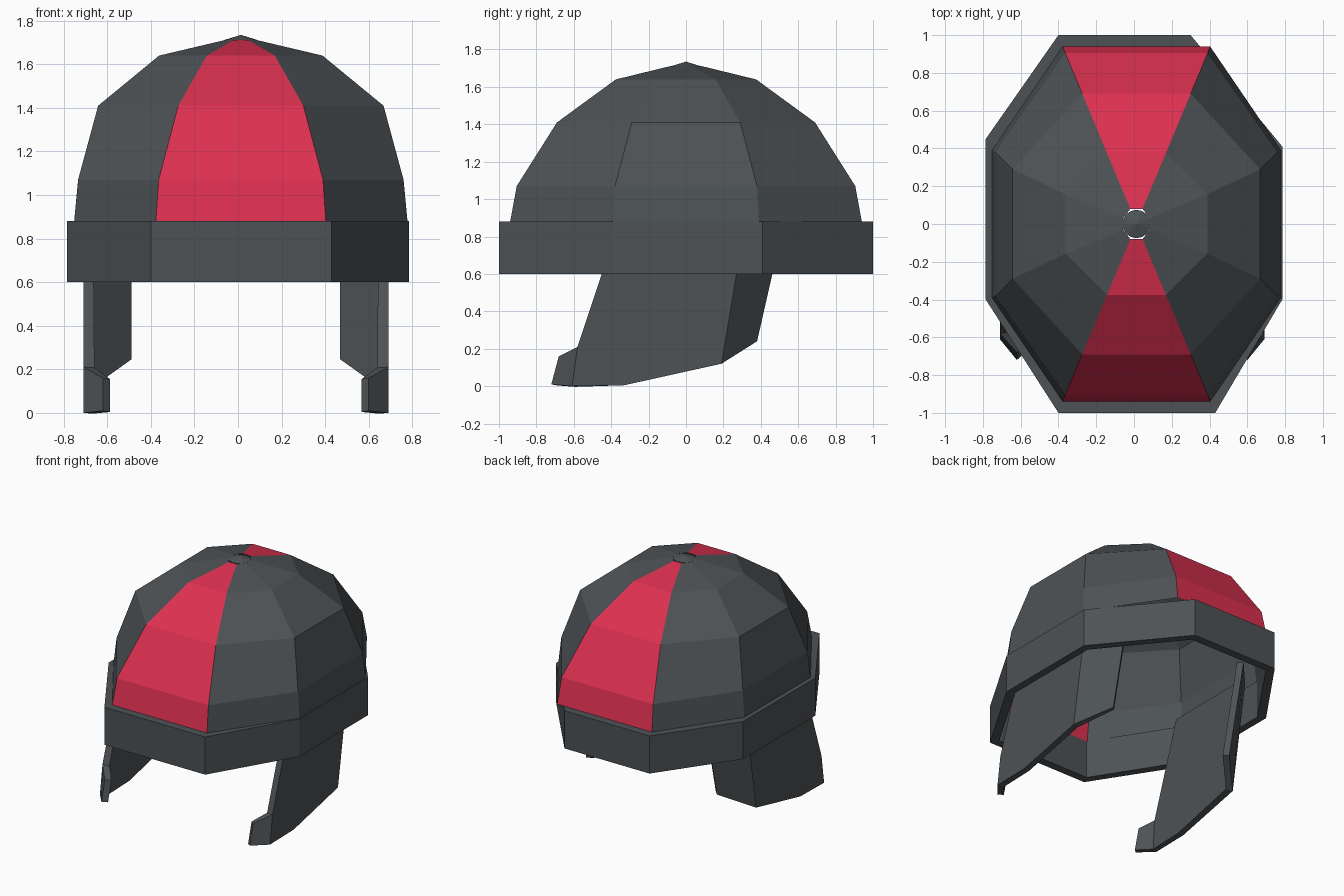
import bpy, bmesh, math

if "Cube" in bpy.data.objects:
    bpy.data.objects.remove(bpy.data.objects["Cube"])


def material(name, rgb):
    m = bpy.data.materials.new(name)
    m.diffuse_color = (*rgb, 1)
    m.use_nodes = True
    m.node_tree.nodes["Principled BSDF"].inputs["Base Color"].default_value = m.diffuse_color
    return m


GREY = material("dark_grey", (0.075, 0.085, 0.092))
RED = material("red", (0.72, 0.03, 0.08))


def make(name, verts, faces, mat, fix_normals=True):
    me = bpy.data.meshes.new(name)
    me.from_pydata(verts, [], faces)
    bm = bmesh.new()
    bm.from_mesh(me)
    # drop points not used by this part
    bmesh.ops.delete(bm, geom=[v for v in bm.verts if not v.link_faces], context='VERTS')
    if fix_normals:
        bmesh.ops.recalc_face_normals(bm, faces=bm.faces[:])
    bm.to_mesh(me)
    bm.free()
    me.materials.append(mat)
    ob = bpy.data.objects.new(name, me)
    bpy.context.collection.objects.link(ob)
    return ob


# Dome: stacked octagon rings (z, half width, half depth, front half, side half)
CX = 0.013
levels = [(0.88, 0.765, 0.94, 0.39, 0.39),
          (1.07, 0.747, 0.905, 0.377, 0.38),
          (1.41, 0.655, 0.69, 0.287, 0.29),
          (1.64, 0.375, 0.375, 0.156, 0.157),
          (1.712, 0.07, 0.08, 0.032, 0.032)]
verts = []
for z, hx, hy, fx, sy in levels:
    ring = [(-fx, -hy), (fx, -hy), (hx, -sy), (hx, sy),
            (fx, hy), (-fx, hy), (-hx, sy), (-hx, -sy)]
    verts += [(x + CX, y, z) for x, y in ring]


def strip(i):
    j = (i + 1) % 8
    return [(8 * k + i, 8 * k + j, 8 * k + 8 + j, 8 * k + 8 + i) for k in range(4)]


grey_faces = [f for i in (1, 2, 3, 5, 6, 7) for f in strip(i)]
make("dome_shell", verts, grey_faces, GREY, False)
make("front_panel", verts, strip(0), RED, False)
make("back_panel", verts, strip(4), RED, False)

# Top button
n = 16
button = [(CX + 0.075 * math.cos(2 * math.pi * i / n),
           0.075 * math.sin(2 * math.pi * i / n), z)
          for z in (1.70, 1.712) for i in range(n)] + [(CX, 0, 1.735)]
bf = [tuple(range(n))]
for i in range(n):
    j = (i + 1) % n
    bf += [(i, j, n + j, n + i), (n + i, n + j, 2 * n)]
make("top_button", button, bf, GREY)

# Rim band: slightly uneven octagon with thickness
outer = [(-0.4, -1), (0.43, -1), (0.785, -0.4), (0.785, 0.41),
         (0.3, 1), (-0.4, 1), (-0.785, 0.45), (-0.785, -0.4)]
inner = [(x * 0.93, y * 0.94) for x, y in outer]
rv = [(x, y, z) for ring in (outer, inner) for z in (0.6, 0.88) for x, y in ring]
rf = []
for i in range(8):
    j = (i + 1) % 8
    for a, b in ((0, 8), (8, 24), (24, 16), (16, 0)):
        rf.append((a + i, a + j, b + j, b + i))
make("rim_band", rv, rf, GREY)

# Cheek guards: folded plate, thickened inward and mirrored
gv = [(0.70, -0.61, 0), (0.70, -0.33, 0.005), (0.70, 0.19, 0.12),
      (0.70, 0.32, 0.9), (0.70, -0.35, 0.9), (0.70, -0.58, 0.21),
      (0.61, -0.68, 0.16), (0.61, -0.72, 0.01),
      (0.51, 0.53, 0.9), (0.51, 0.38, 0.24)]
guards = make("cheek_guards", gv, [(0, 1, 2, 3, 4, 5), (7, 0, 5, 6), (2, 9, 8, 3)], GREY, False)
guards.location.x = -0.01
sol = guards.modifiers.new("thickness", 'SOLIDIFY')
sol.thickness = 0.045
sol.offset = -1
sol.use_even_offset = True
mir = guards.modifiers.new("mirror", 'MIRROR')
mir.use_axis[0] = True
